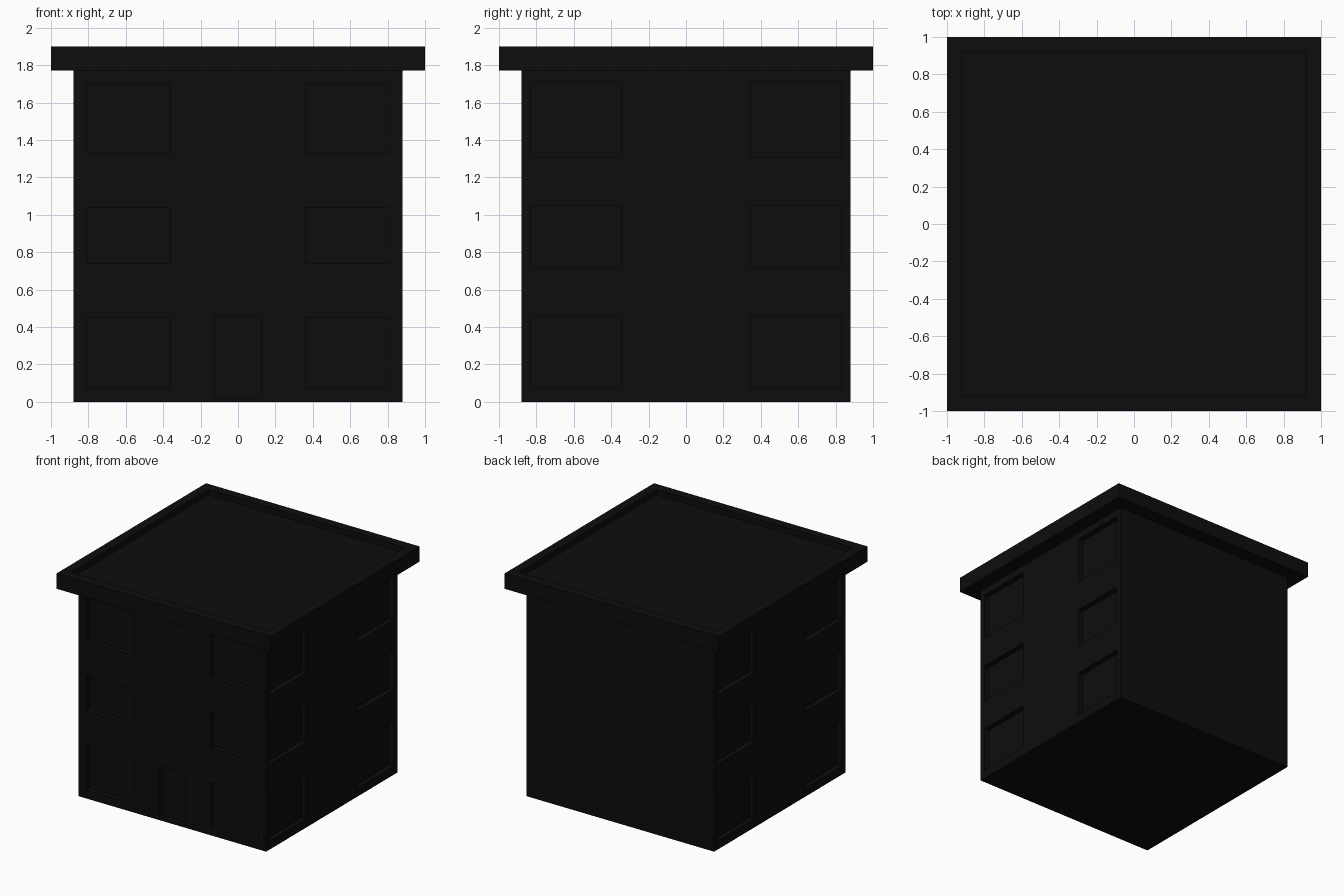
import bpy, bmesh
from mathutils import Vector, Matrix

if "Cube" in bpy.data.objects:
    bpy.data.objects.remove(bpy.data.objects["Cube"])

W = 0.88        # half width of the body
DEPTH = 0.045   # depth of window and door recesses

dark = bpy.data.materials.new("dark")
dark.diffuse_color = (0.004, 0.004, 0.004, 1)
dark.use_nodes = True
dark.node_tree.nodes["Principled BSDF"].inputs["Base Color"].default_value = dark.diffuse_color


def add_box(bm, lo, hi):
    lo, hi = Vector(lo), Vector(hi)
    m = Matrix.Translation((lo + hi) / 2) @ Matrix.Diagonal((*(hi - lo), 1))
    bmesh.ops.create_cube(bm, size=1, matrix=m)


def make_object(name, bm):
    me = bpy.data.meshes.new(name)
    bm.to_mesh(me)
    bm.free()
    ob = bpy.data.objects.new(name, me)
    bpy.context.collection.objects.link(ob)
    me.materials.append(dark)
    return ob


# Body block
bm = bmesh.new()
add_box(bm, (-W, -W, 0), (W, W, 1.77))
body = make_object("body", bm)

# Recess cutters: windows on front, left and right, door on front
bm = bmesh.new()
inner = W - DEPTH
for s in (-1, 1):
    for z0, z1 in ((0.07, 0.45), (0.74, 1.04), (1.33, 1.70)):
        xa, xb = sorted((s * 0.36, s * 0.81))
        add_box(bm, (xa, -W - 0.1, z0), (xb, -inner, z1))
    for z0, z1 in ((0.07, 0.46), (0.72, 1.05), (1.31, 1.71)):
        xa, xb = sorted((s * inner, s * (W + 0.1)))
        for t in (-1, 1):
            ya, yb = sorted((t * 0.345, t * 0.83))
            add_box(bm, (xa, ya, z0), (xb, yb, z1))
add_box(bm, (-0.125, -W - 0.1, 0.02), (0.125, -inner, 0.46))
cutter = make_object("recess_cutter", bm)
cutter.hide_render = True
cutter.hide_set(True)

mod = body.modifiers.new("recesses", "BOOLEAN")
mod.operation = "DIFFERENCE"
mod.solver = "EXACT"
mod.object = cutter
bpy.context.view_layer.objects.active = body
bpy.ops.object.modifier_apply(modifier=mod.name)
bpy.data.objects.remove(cutter)

# Roof slab with a sunken deck inside a low parapet
bm = bmesh.new()
add_box(bm, (-1, -1, 1.77), (1, 1, 1.90))
bm.normal_update()
top = max(bm.faces, key=lambda f: f.calc_center_median().z)
bmesh.ops.inset_region(bm, faces=[top], thickness=0.11)
deck = bmesh.ops.extrude_discrete_faces(bm, faces=[top])["faces"][0]
bmesh.ops.translate(bm, verts=deck.verts, vec=(0, 0, -0.05))
make_object("roof", bm)
